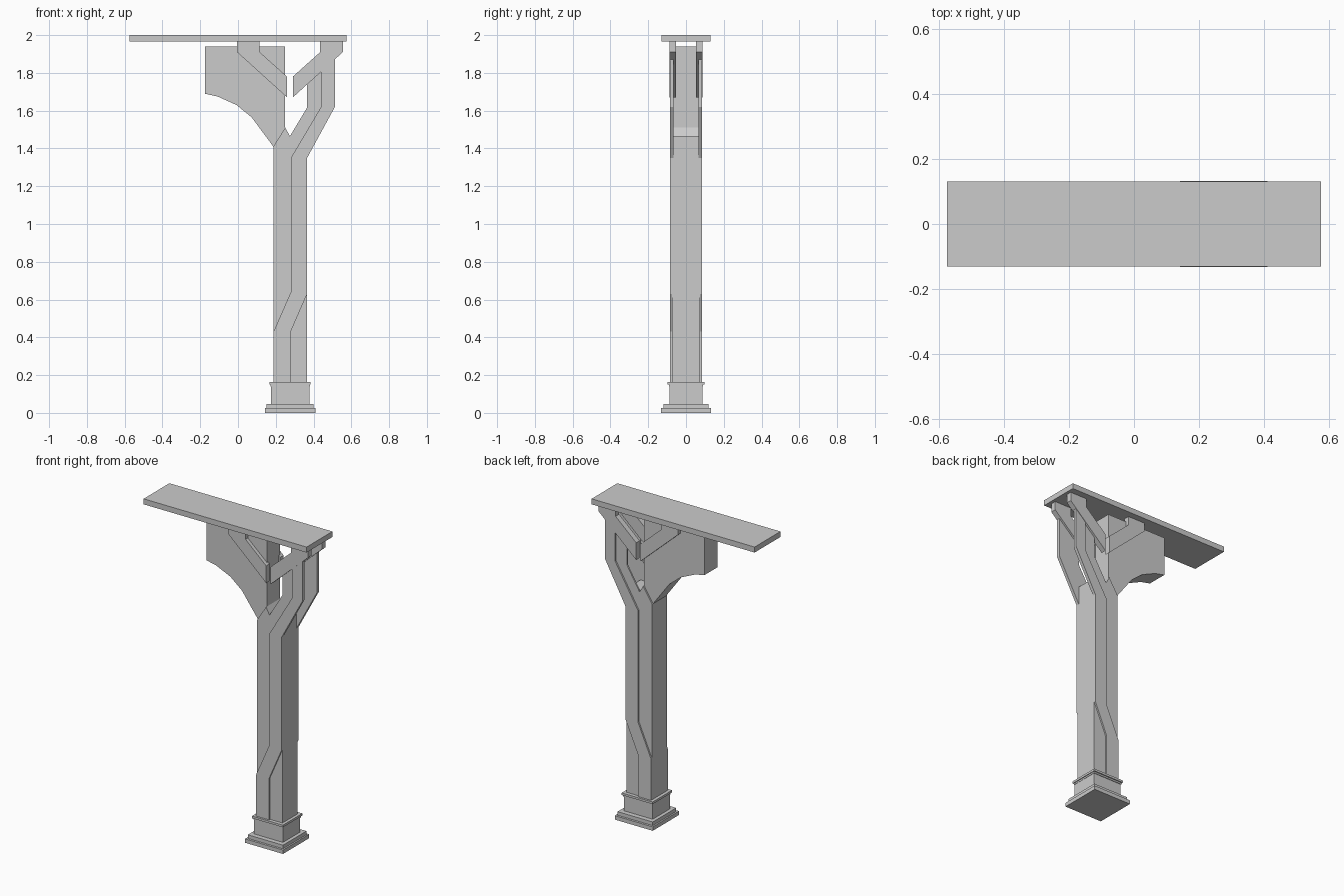
import bpy, bmesh

CX = 0.276  # post centre line in x


def prism(name, pts, y0, y1):
    """Extrude an x/z outline from y0 to y1."""
    bm = bmesh.new()
    face = bm.faces.new([bm.verts.new((x, y0, z)) for x, z in pts])
    ext = bmesh.ops.extrude_face_region(bm, geom=[face])
    moved = [v for v in ext["geom"] if isinstance(v, bmesh.types.BMVert)]
    bmesh.ops.translate(bm, verts=moved, vec=(0, y1 - y0, 0))
    bmesh.ops.recalc_face_normals(bm, faces=bm.faces)
    me = bpy.data.meshes.new(name)
    bm.to_mesh(me)
    bm.free()
    ob = bpy.data.objects.new(name, me)
    bpy.context.collection.objects.link(ob)
    return ob


def block(name, cx, hx, hy, z0, z1):
    return prism(name, [(cx - hx, z0), (cx + hx, z0), (cx + hx, z1), (cx - hx, z1)], -hy, hy)


def pair(name, pts, y0, y1):
    """Same part on the front and, mirrored, on the back."""
    prism("front_" + name, pts, -y1, -y0)
    prism("back_" + name, pts, y0, y1)


# Top board
block("top_board", 0, 0.575, 0.13, 1.965, 2.0)

# Stepped base: half width, half depth, bottom, top
for name, hx, hy, z0, z1 in [
    ("base_plinth", 0.134, 0.132, 0.0, 0.025),
    ("base_step", 0.124, 0.118, 0.025, 0.048),
    ("base_block", 0.102, 0.087, 0.048, 0.14),
    ("base_rim_lower", 0.104, 0.091, 0.14, 0.15),
    ("base_rim_upper", 0.109, 0.098, 0.15, 0.164),
]:
    block(name, CX, hx, hy, z0, z1)

# Post core, notched at the top
prism("post_core", [(0.187, 0.15), (0.366, 0.15), (0.366, 1.465), (0.275, 1.465),
                    (0.25, 1.51), (0.187, 1.41)], -0.075, 0.075)

# Curved bracket on the left
prism("curved_bracket", [(-0.176, 1.94), (-0.176, 1.69), (-0.108, 1.675), (-0.008, 1.63),
                         (0.072, 1.565), (0.187, 1.41), (0.25, 1.41), (0.25, 1.94)],
      -0.065, 0.065)

# Cranked raised strips running up the post and into the branch
pair("raised_strip", [(0.188, 0.15), (0.279, 0.15), (0.279, 0.43), (0.366, 0.63),
                      (0.366, 1.35), (0.513, 1.62), (0.513, 1.89), (0.44, 1.84),
                      (0.44, 1.62), (0.28, 1.35), (0.28, 0.64), (0.188, 0.43)],
     0.074, 0.085)

# Inner branch layer behind each strip
pair("branch", [(0.275, 1.35), (0.366, 1.35), (0.513, 1.62), (0.513, 1.89),
                (0.44, 1.84), (0.365, 1.78), (0.365, 1.615), (0.275, 1.465)],
     0.065, 0.075)

# Diagonal braces, left and right of the centre line
brace = [(0.015, 1.67), (0.28, 1.91), (0.28, 1.965), (0.16, 1.965), (0.16, 1.91), (0.015, 1.78)]
for side, s in (("left", -1), ("right", 1)):
    pair(side + "_brace", [(0.275 + s * x, z) for x, z in brace], 0.053, 0.088)
